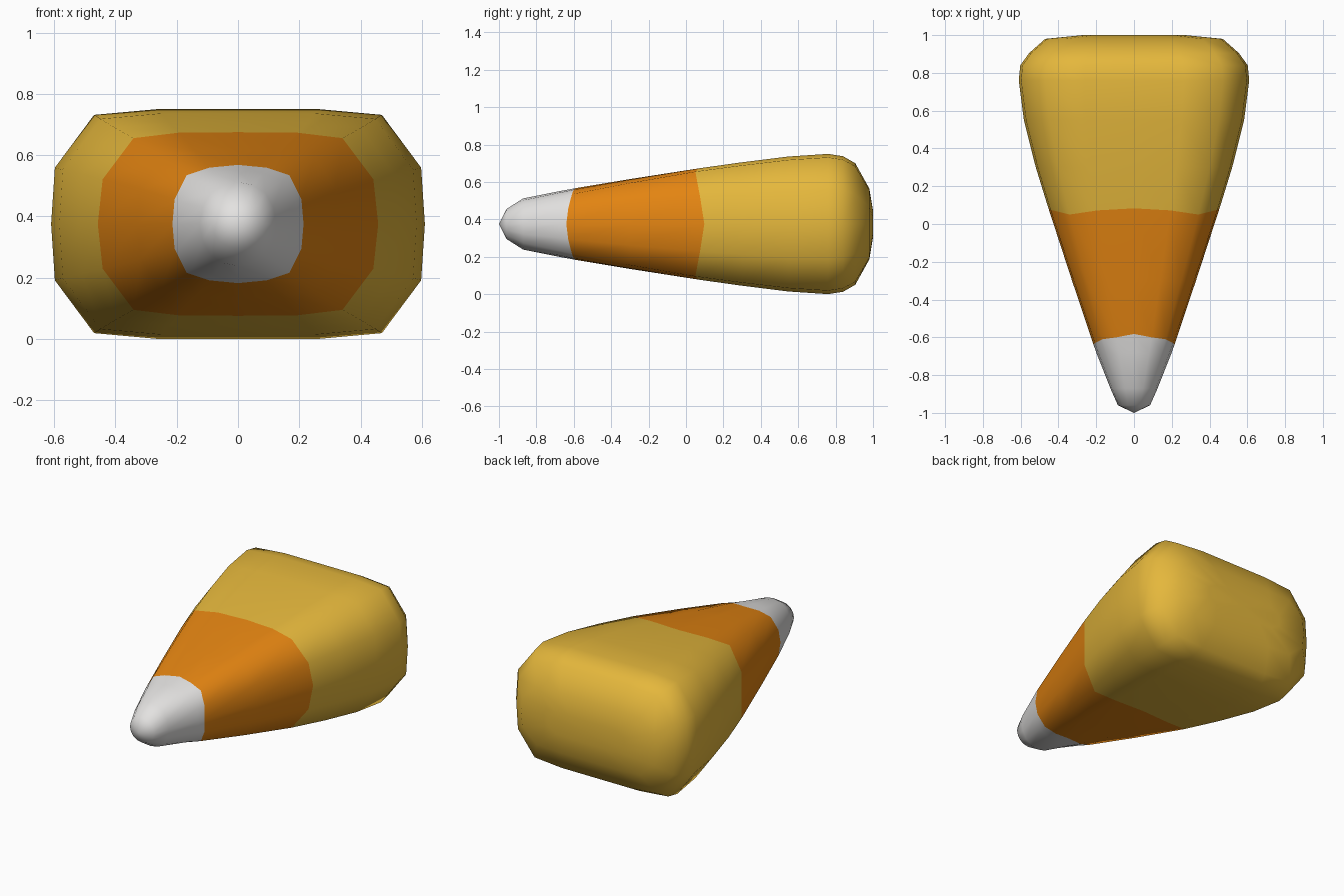
import bpy, bmesh

if "Cube" in bpy.data.objects:
    bpy.data.objects.remove(bpy.data.objects["Cube"])

# Stations along the length: y, half width, half height, roundness of the section
STATIONS = [(-0.96, 0.085, 0.08, 1.0), (-0.87, 0.125, 0.137, 0.9), (-0.68, 0.2, 0.175, 0.6),
            (-0.6, 0.228, 0.19, 0.4), (-0.3, 0.328, 0.24, 0.15), (0.05, 0.443, 0.295, 0.0),
            (0.3, 0.52, 0.33, 0.0), (0.55, 0.583, 0.361, 0.0), (0.76, 0.61, 0.375, 0.0),
            (0.84, 0.602, 0.362, 0.0), (0.905, 0.555, 0.325, 0.0), (0.98, 0.47, 0.19, 0.0),
            (1.0, 0.27, 0.07, 0.0)]
# Quarter cross-section, from the side to the top: boxy and round versions
BOXY = [(1, 0), (0.98, 0.49), (0.77, 0.95), (0.43, 1), (0, 1)]
ROUND = [(1, 0), (0.92, 0.38), (0.71, 0.71), (0.38, 0.92), (0, 1)]
# Slightly wavy colour borders, from the side to the top
WHITE_EDGE = [-0.64, -0.63, -0.61, -0.6, -0.582]
ORANGE_EDGE = [0.098, 0.075, 0.05, 0.072, 0.083]
MID_Z = 0.375


def at(y):
    """Size and roundness at any y."""
    for a, b in zip(STATIONS, STATIONS[1:]):
        if y <= b[0]:
            t = (y - a[0]) / (b[0] - a[0])
            return [p + (q - p) * t for p, q in zip(a[1:], b[1:])]
    return STATIONS[-1][1:]


def ring(bm, ys):
    """One closed 16-point loop; ys gives y for each quarter point."""
    order = [(i, 1, 1) for i in range(5)] + [(i, -1, 1) for i in range(3, -1, -1)]
    order += [(i, -1, -1) for i in range(1, 5)] + [(i, 1, -1) for i in range(3, 0, -1)]
    loop = []
    for i, sx, sz in order:
        w, h, r = at(ys[i])
        x = BOXY[i][0] * (1 - r) + ROUND[i][0] * r
        z = BOXY[i][1] * (1 - r) + ROUND[i][1] * r
        loop.append(bm.verts.new((sx * w * x, ys[i], MID_Z + sz * h * z)))
    return loop


def material(name, col):
    m = bpy.data.materials.new(name)
    m.diffuse_color = (*col, 1)
    m.use_nodes = True
    m.node_tree.nodes["Principled BSDF"].inputs["Base Color"].default_value = m.diffuse_color
    return m


# Rings, with the colour index of the band that follows each
rows = [([s[0]] * 5, 0 if s[0] < -0.6 else 1 if s[0] < 0 else 2)
        for s in STATIONS if s[0] not in (-0.6, 0.05)]
rows += [(WHITE_EDGE, 1), (ORANGE_EDGE, 2)]
rows.sort(key=lambda r: sum(r[0]))

bm = bmesh.new()
loops = [(ring(bm, ys), c) for ys, c in rows]
for (a, c), (b, _) in zip(loops, loops[1:]):
    for i in range(16):
        j = (i + 1) % 16
        bm.faces.new((a[i], a[j], b[j], b[i])).material_index = c

# Close the tip and the back
for (loop, _), y, c in ((loops[0], -1.0, 0), (loops[-1], 1.0, 2)):
    pole = bm.verts.new((0, y, MID_Z))
    for i in range(16):
        bm.faces.new((loop[i], loop[(i + 1) % 16], pole)).material_index = c

bmesh.ops.recalc_face_normals(bm, faces=bm.faces)
for f in bm.faces:
    f.smooth = True
mesh = bpy.data.meshes.new("candy_wedge")
bm.to_mesh(mesh)
bm.free()
for name, col in (("white", (0.77, 0.76, 0.75)), ("orange", (0.78, 0.235, 0.006)),
                  ("yellow", (0.78, 0.475, 0.045))):
    mesh.materials.append(material(name, col))
bpy.context.collection.objects.link(bpy.data.objects.new("candy_wedge", mesh))
